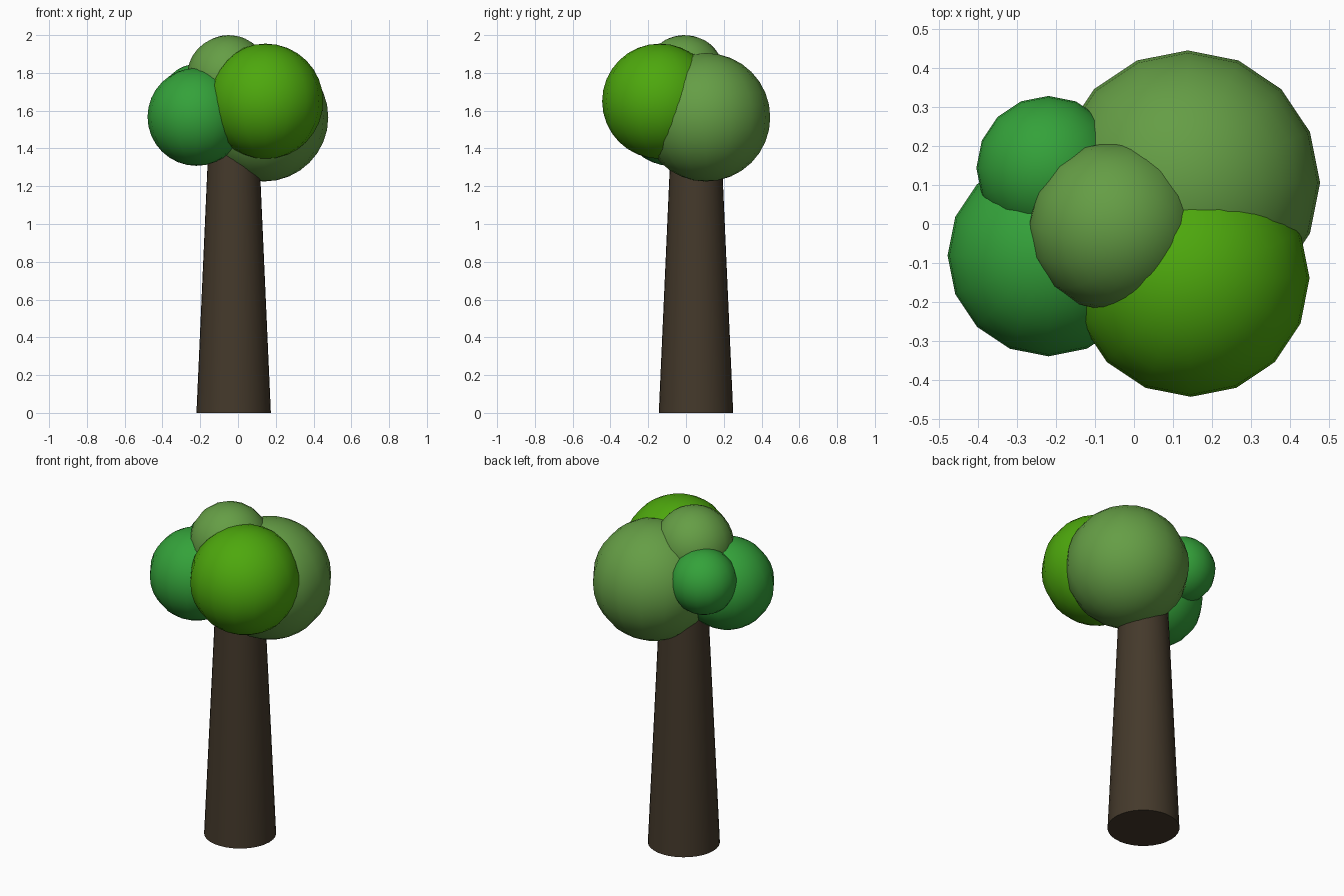
import bpy
import math

if "Cube" in bpy.data.objects:
    bpy.data.objects.remove(bpy.data.objects["Cube"])


def material(name, rgb):
    m = bpy.data.materials.new(name)
    m.diffuse_color = (*rgb, 1)
    m.use_nodes = True
    m.node_tree.nodes["Principled BSDF"].inputs["Base Color"].default_value = m.diffuse_color
    return m


bark = material("bark", (0.058, 0.041, 0.024))
olive = material("olive_leaf", (0.13, 0.34, 0.06))
bright = material("bright_leaf", (0.075, 0.39, 0.004))
deep = material("deep_leaf", (0.034, 0.36, 0.042))


def foliage(name, loc, radius, mat, rot=(0, 0, 0)):
    bpy.ops.mesh.primitive_uv_sphere_add(segments=16, ring_count=16, radius=radius,
                                         location=loc, rotation=rot)
    ob = bpy.context.object
    ob.name = name
    ob.data.materials.append(mat)
    bpy.ops.object.shade_smooth()


# Tapered trunk, its top buried in the foliage
bpy.ops.mesh.primitive_cone_add(vertices=32, radius1=0.197, radius2=0.13, depth=1.5,
                                location=(-0.023, 0.053, 0.75))
trunk = bpy.context.object
trunk.name = "trunk"
trunk.data.materials.append(bark)
bpy.ops.object.shade_smooth_by_angle(angle=math.radians(40))

# Overlapping balls of leaves
foliage("foliage_back_right", (0.138, 0.106, 1.565), 0.34, olive)
foliage("foliage_front_right", (0.146, -0.139, 1.65), 0.305, bright)
foliage("foliage_front_left", (-0.22, -0.081, 1.567), 0.259, deep)
foliage("foliage_back_left", (-0.22, 0.144, 1.662), 0.185, deep)
foliage("foliage_top", (-0.051, -0.007, 1.781), 0.219, olive,
        (math.radians(12), math.radians(20), 0))
